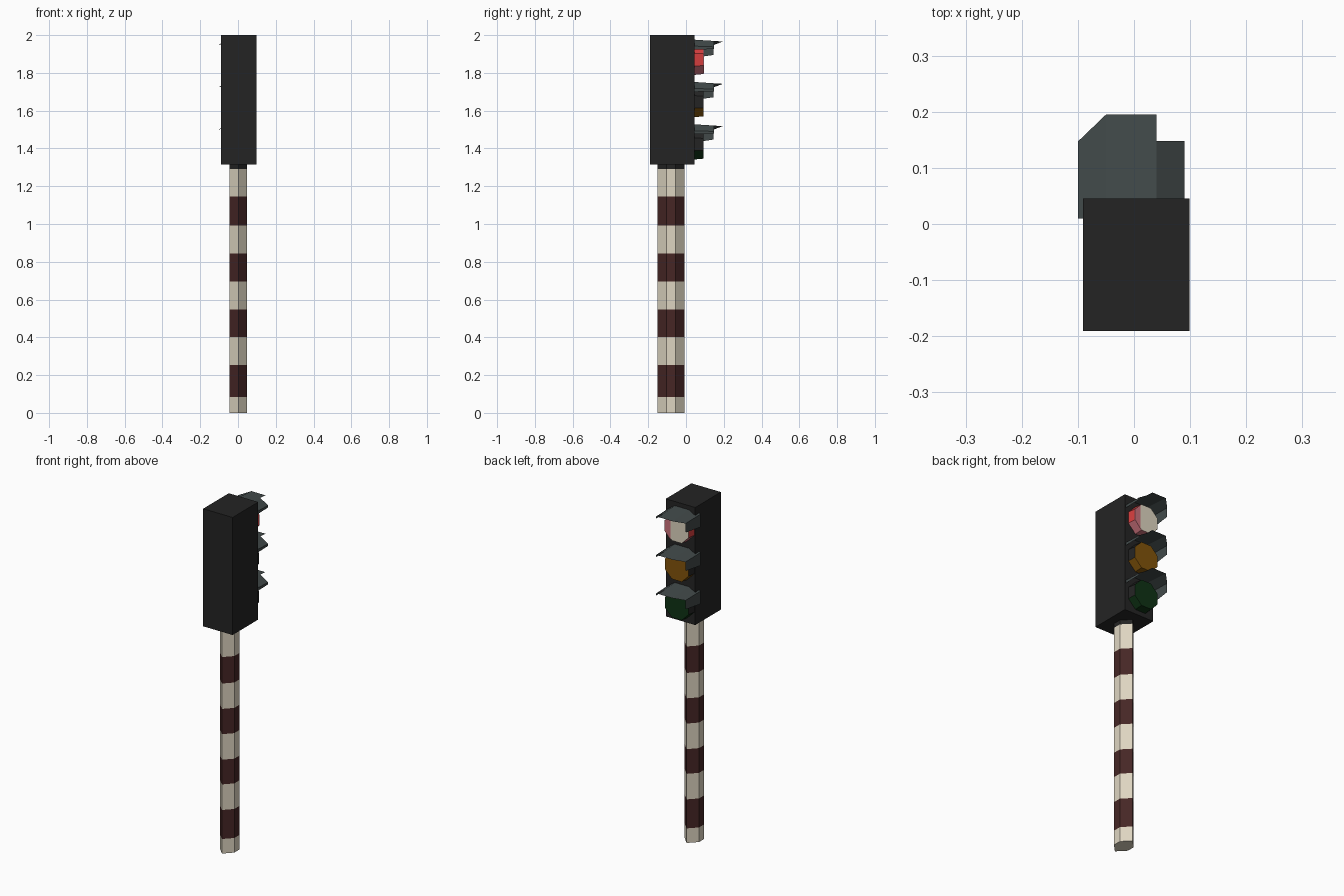
import bpy, bmesh, math

if "Cube" in bpy.data.objects:
    bpy.data.objects.remove(bpy.data.objects["Cube"])


def material(name, rgb):
    """Flat colour from 0-255 sRGB values."""
    m = bpy.data.materials.new(name)
    lin = [((c / 255 + 0.055) / 1.055) ** 2.4 if c > 10 else c / 255 / 12.92 for c in rgb]
    m.diffuse_color = (*lin, 1)
    m.use_nodes = True
    m.node_tree.nodes["Principled BSDF"].inputs["Base Color"].default_value = m.diffuse_color
    return m


BLACK = material("housing black", (36, 36, 36))
GREY = material("visor grey", (66, 74, 74))
CREAM = material("cream", (222, 213, 193))
MAROON = material("dark red stripe", (70, 38, 37))
RED = material("lamp red", (215, 62, 62))
PINK = material("lamp pink", (205, 115, 125))
AMBER = material("lamp amber", (130, 84, 10))
GREEN = material("lamp green", (14, 50, 20))


def make(name, verts, faces, mats, pick=None, weld=True):
    """Mesh object; pick(centre, normal) returns a material slot."""
    me = bpy.data.meshes.new(name)
    me.from_pydata(verts, [], faces)
    bm = bmesh.new()
    bm.from_mesh(me)
    if weld:
        bmesh.ops.recalc_face_normals(bm, faces=bm.faces)
    if pick:
        for f in bm.faces:
            f.normal_update()
            f.material_index = pick(f.calc_center_median(), f.normal)
    bm.to_mesh(me)
    bm.free()
    for m in mats:
        me.materials.append(m)
    ob = bpy.data.objects.new(name, me)
    bpy.context.collection.objects.link(ob)
    return ob


def loft(rings):
    """Vertices and faces joining equal rings, capped at the far ends."""
    n = len(rings[0])
    verts = [v for r in rings for v in r]
    faces = [(k * n + i, k * n + (i + 1) % n, (k + 1) * n + (i + 1) % n, (k + 1) * n + i)
             for k in range(len(rings) - 1) for i in range(n)]
    faces += [tuple(range(n))[::-1], tuple(range(len(verts) - n, len(verts)))]
    return verts, faces


# Housing box
rect = [(-0.091, -0.191), (0.099, -0.191), (0.099, 0.045), (-0.091, 0.045)]
make("housing", *loft([[(x, y, z) for x, y in rect] for z in (1.315, 2.0)]), [BLACK])

# Six-sided pole, cut at each stripe edge
hexa = [(0.002, -0.151), (0.048, -0.103), (0.048, -0.056),
        (0.002, -0.008), (-0.045, -0.056), (-0.045, -0.103)]
levels = [0, 0.085, 0.254, 0.403, 0.547, 0.696, 0.843, 0.991, 1.145, 1.29, 1.32]


def stripe(c, n):
    if c.z > 1.285:
        return 2
    if c.z < 0.01:
        return 0
    band = sum(c.z > z for z in levels) - 1
    return band % 2


make("striped_pole", *loft([[(x, y, z) for x, y in hexa] for z in levels]),
     [CREAM, MAROON, BLACK], stripe)

CX = -0.005  # lamp centre line


def lamp_ring(y, cz, apothem):
    r = apothem / math.cos(math.pi / 8)
    pts = []
    for i in range(8):
        a = math.pi / 8 + i * math.pi / 4
        pts.append((CX + r * math.cos(a), y, cz + r * math.sin(a)))
    return pts


def red_pick(c, n):
    if n.z < -0.3:
        return 1          # pink underside
    if n.y > 0.9:
        return 2          # pale lit front
    return 0


def low_pick(c, n):
    return 0 if n.y > 0.9 or n.z < -0.3 else 1


lamps = [("red", 0, [RED, PINK, CREAM], red_pick),
         ("amber", 0.224, [AMBER, BLACK], low_pick),
         ("green", 0.448, [GREEN, BLACK], low_pick)]

for colour, drop, mats, pick in lamps:
    # Lamp: short tapered octagon
    cz = 1.87 - drop
    make(colour + "_lamp", *loft([lamp_ring(0.04, cz, 0.081), lamp_ring(0.092, cz, 0.076)]),
         mats, pick)

    # Visor: thin folded sheet, long on one side and short on the other
    t = 1.978 - drop
    b = 0.01
    v = [(-0.1, b, t - 0.103), (-0.1, 0.145, t - 0.083),
         (-0.1, b, t - 0.028), (-0.1, 0.147, t - 0.03),
         (-0.05, b, t), (-0.05, 0.195, t - 0.012),
         (0.04, b, t), (0.04, 0.148, t - 0.009), (0.04, 0.195, t - 0.012),
         (0.09, b, t - 0.035), (0.09, 0.148, t - 0.04),
         (0.09, b, t - 0.055), (0.09, 0.148, t - 0.052)]
    f = [(0, 1, 3, 2), (2, 3, 5, 4), (4, 5, 8, 7, 6), (6, 7, 10, 9), (9, 10, 12, 11)]
    make(colour + "_visor", v, f, [GREY], weld=True)

# Pink strip on the edge of the red lamp face
front = [(0.035, 1.798), (0.0715, 1.838), (0.0715, 1.901), (0.035, 1.938)]
make("red_lamp_edge", *loft([[(x, y, z) for x, z in front] for y in (0.091, 0.094)]), [PINK])
